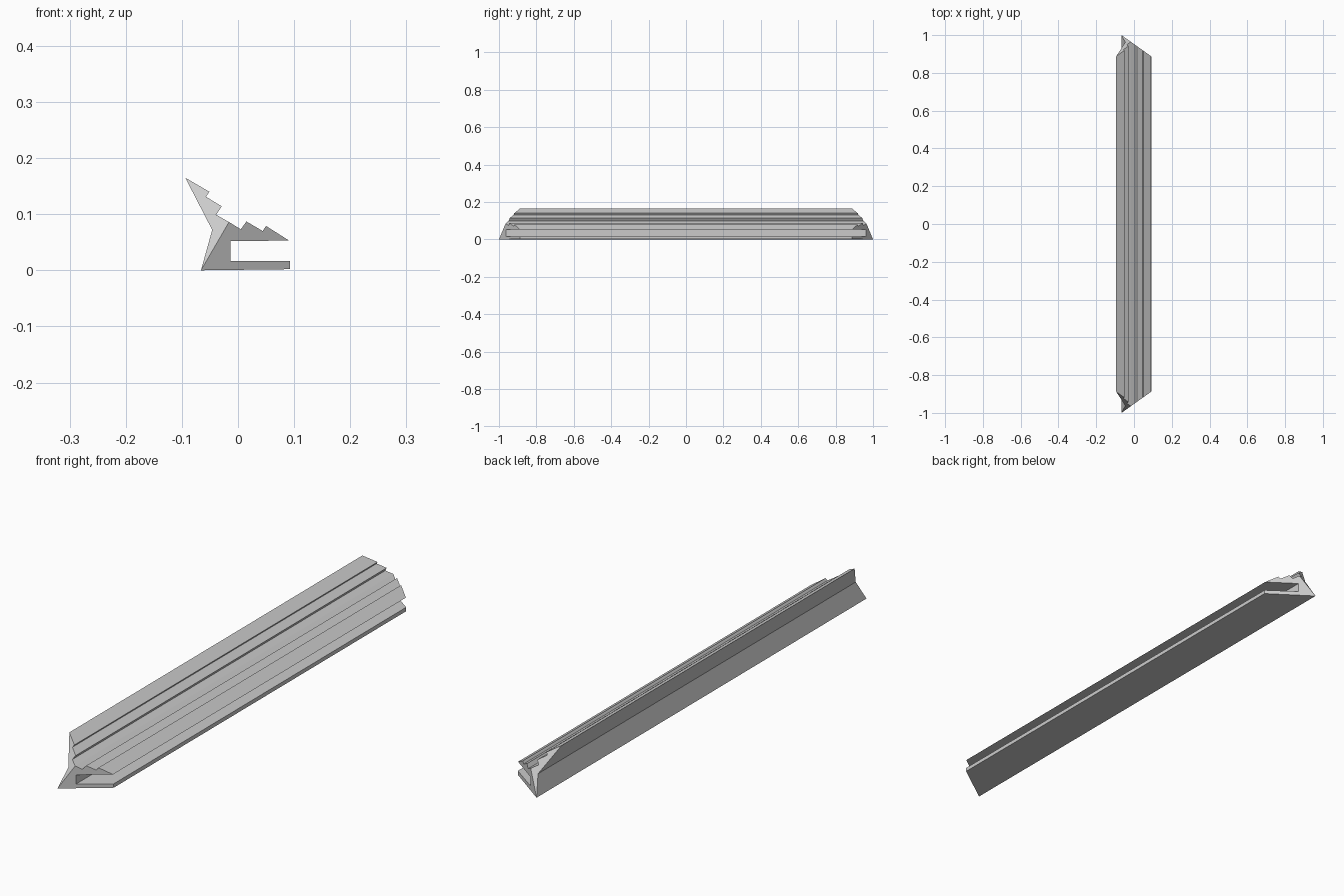
import bpy, bmesh, math

if "Cube" in bpy.data.objects:
    bpy.data.objects.remove(bpy.data.objects["Cube"])

# Cross-section as two leaves that meet along the mitre line from heel to crown
HEEL, CROWN = (-0.066, 0.0), (-0.016, 0.086)
lower_leaf = [(0.093, 0.002), (0.093, 0.017), (-0.013, 0.017), (-0.013, 0.052),
              (0.091, 0.053), (0.050, 0.079), (0.044, 0.070), (0.015, 0.087),
              (0.005, 0.073)]
upper_leaf = [(-0.039, 0.099), (-0.029, 0.114), (-0.057, 0.131),
              (-0.051, 0.140), (-0.094, 0.165), (-0.046, 0.072)]
profile = [HEEL] + lower_leaf + [CROWN] + upper_leaf
crown_index = len(lower_leaf) + 1


def half_length(x, z):
    """Each leaf is cut back by its distance from the heel, along the leaf."""
    u = x - HEEL[0]
    a = math.radians(120)
    return 1.0 - 0.715 * max(u, u * math.cos(a) + z * math.sin(a))


bm = bmesh.new()
front = [bm.verts.new((x, -half_length(x, z), z)) for x, z in profile]
back = [bm.verts.new((x, half_length(x, z), z)) for x, z in profile]

# Long sides of the moulding
n = len(profile)
for i in range(n):
    j = (i + 1) % n
    bm.faces.new((front[i], front[j], back[j], back[i]))

# Mitred ends, one flat face per leaf
for ring in (front, back):
    bm.faces.new(ring[:crown_index + 1])
    bm.faces.new(ring[crown_index:] + ring[:1])
bmesh.ops.recalc_face_normals(bm, faces=bm.faces)

mesh = bpy.data.meshes.new("trim_moulding")
bm.to_mesh(mesh)
bm.free()
moulding = bpy.data.objects.new("trim_moulding", mesh)
bpy.context.collection.objects.link(moulding)

grey = bpy.data.materials.new("light grey")
grey.diffuse_color = (0.6, 0.6, 0.6, 1)
grey.use_nodes = True
grey.node_tree.nodes["Principled BSDF"].inputs["Base Color"].default_value = grey.diffuse_color
mesh.materials.append(grey)
